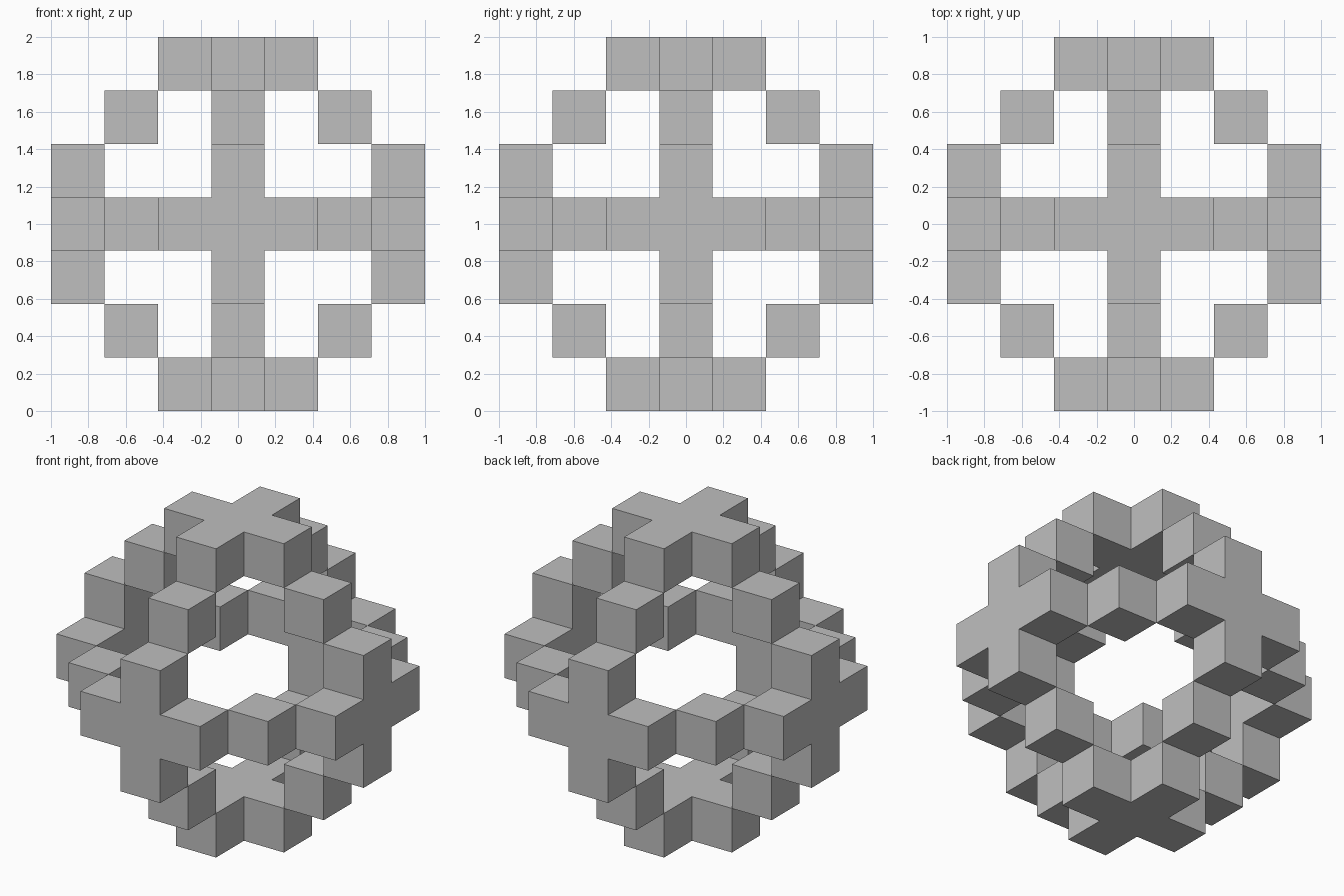
import bpy
import bmesh
from itertools import product
from mathutils import Vector

UNIT = 2 / 7                      # edge of one cube cell
CENTRE = Vector((0, 0, 1))

cube = bpy.data.objects.get("Cube")
if cube:
    bpy.data.objects.remove(cube, do_unlink=True)

grey = bpy.data.materials.new("plain grey")
grey.use_nodes = True
colour = (0.52, 0.52, 0.52, 1)
grey.diffuse_color = colour
grey.node_tree.nodes["Principled BSDF"].inputs["Base Color"].default_value = colour


def add_object(name, bm, location):
    bmesh.ops.recalc_face_normals(bm, faces=bm.faces)
    mesh = bpy.data.meshes.new(name)
    bm.to_mesh(mesh)
    bm.free()
    mesh.materials.append(grey)
    obj = bpy.data.objects.new(name, mesh)
    obj.location = location
    bpy.context.collection.objects.link(obj)


def add_plus(name, direction):
    """One-cell-thick plus lying across the given direction."""
    bm = bmesh.new()
    a, b = UNIT / 2, UNIT * 1.5
    outline = []
    x, y = Vector((1, 0)), Vector((0, 1))
    for _ in range(4):            # one arm end and inner corner per quarter turn
        outline += [x * b - y * a, x * b + y * a, x * a + y * a]
        x, y = y, -x
    face = bm.faces.new([bm.verts.new((p.x, p.y, -a)) for p in outline])
    extruded = bmesh.ops.extrude_face_region(bm, geom=[face])["geom"]
    top = [v for v in extruded if isinstance(v, bmesh.types.BMVert)]
    bmesh.ops.translate(bm, verts=top, vec=(0, 0, UNIT))
    turn = Vector((0, 0, 1)).rotation_difference(direction).to_matrix()
    bmesh.ops.transform(bm, matrix=turn.to_4x4(), verts=bm.verts)
    add_object(name, bm, CENTRE + direction * 3 * UNIT)


def add_cube(name, cell):
    bm = bmesh.new()
    bmesh.ops.create_cube(bm, size=UNIT)
    add_object(name, bm, CENTRE + cell * UNIT)


SIDES = {(0, 1): "left", (0, -1): "right", (1, 1): "back",
         (1, -1): "front", (2, 1): "top", (2, -1): "bottom"}

# Plus plates on the six sides
for (axis, sign), side in SIDES.items():
    direction = Vector((0, 0, 0))
    direction[axis] = sign
    add_plus(side + "_plus", direction)

# Cubes joining each pair of neighbouring plates
for first, second in ((0, 1), (0, 2), (1, 2)):
    for s, t in product((-1, 1), repeat=2):
        cell = Vector((0, 0, 0))
        cell[first], cell[second] = 2 * s, 2 * t
        add_cube(f"{SIDES[second, t]}_{SIDES[first, s]}_cube", cell)
